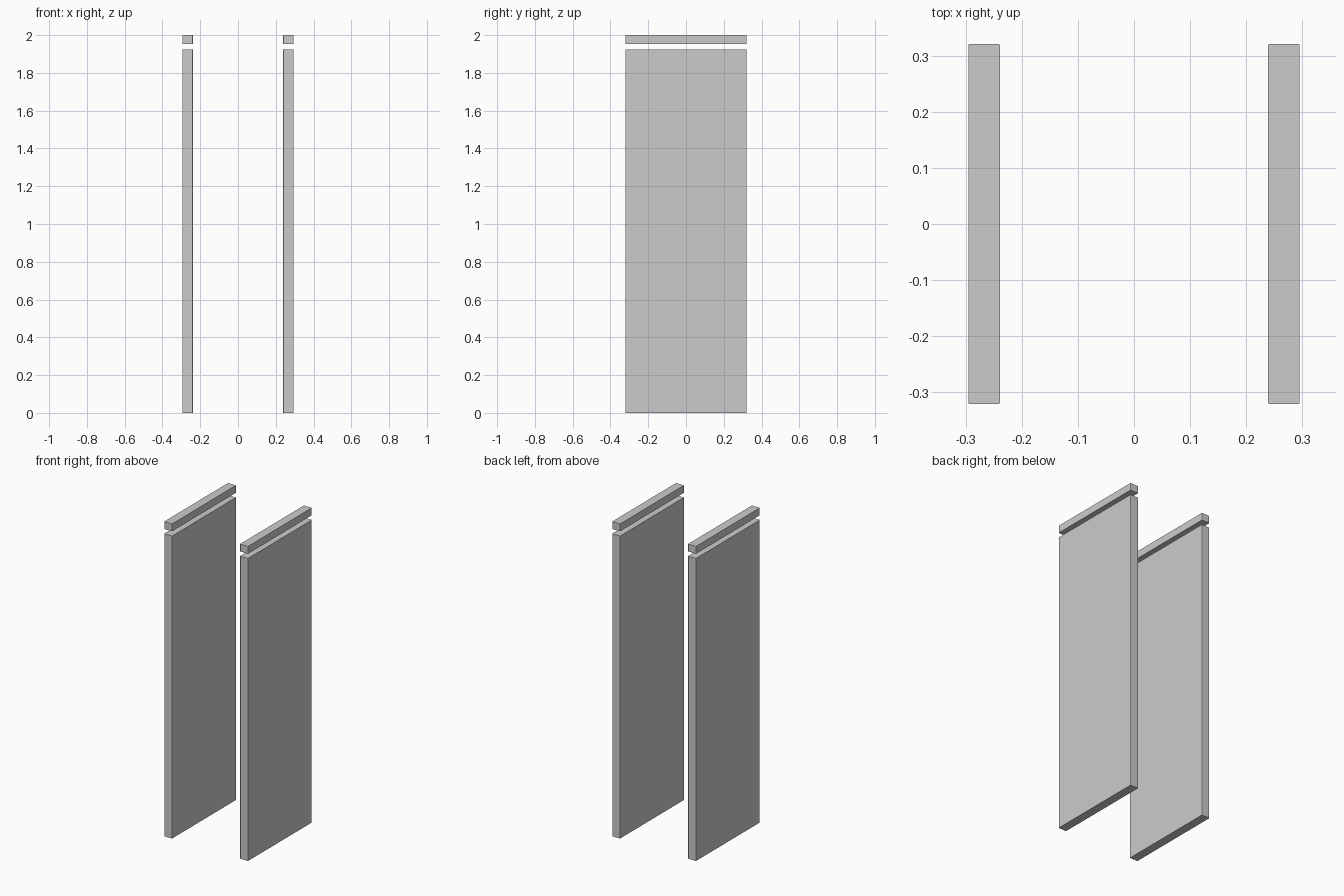
import bpy, bmesh

if "Cube" in bpy.data.objects:
    bpy.data.objects.remove(bpy.data.objects["Cube"])

X_IN, X_OUT, HALF_Y = 0.239, 0.295, 0.321


def slab(name, side, z0, z1):
    """Upright box with slightly eased vertical edges."""
    bm = bmesh.new()
    bmesh.ops.create_cube(bm, size=1)
    for v in bm.verts:
        v.co.x = side * (X_IN + X_OUT) / 2 + v.co.x * (X_OUT - X_IN)
        v.co.y *= 2 * HALF_Y
        v.co.z = (z0 + z1) / 2 + v.co.z * (z1 - z0)
    vertical = [e for e in bm.edges
                if abs(e.verts[0].co.z - e.verts[1].co.z) > 1e-4]
    bmesh.ops.bevel(bm, geom=vertical, offset=0.003, segments=3,
                    profile=0.5, affect='EDGES')
    bmesh.ops.recalc_face_normals(bm, faces=bm.faces)
    mesh = bpy.data.meshes.new(name)
    bm.to_mesh(mesh)
    bm.free()
    obj = bpy.data.objects.new(name, mesh)
    bpy.context.collection.objects.link(obj)


# Two side panels, each with a separate strip floating above a narrow gap
for label, side in (("left", -1), ("right", 1)):
    slab(label + "_side_panel", side, 0.0, 1.923)
    slab(label + "_top_strip", side, 1.953, 2.0)
